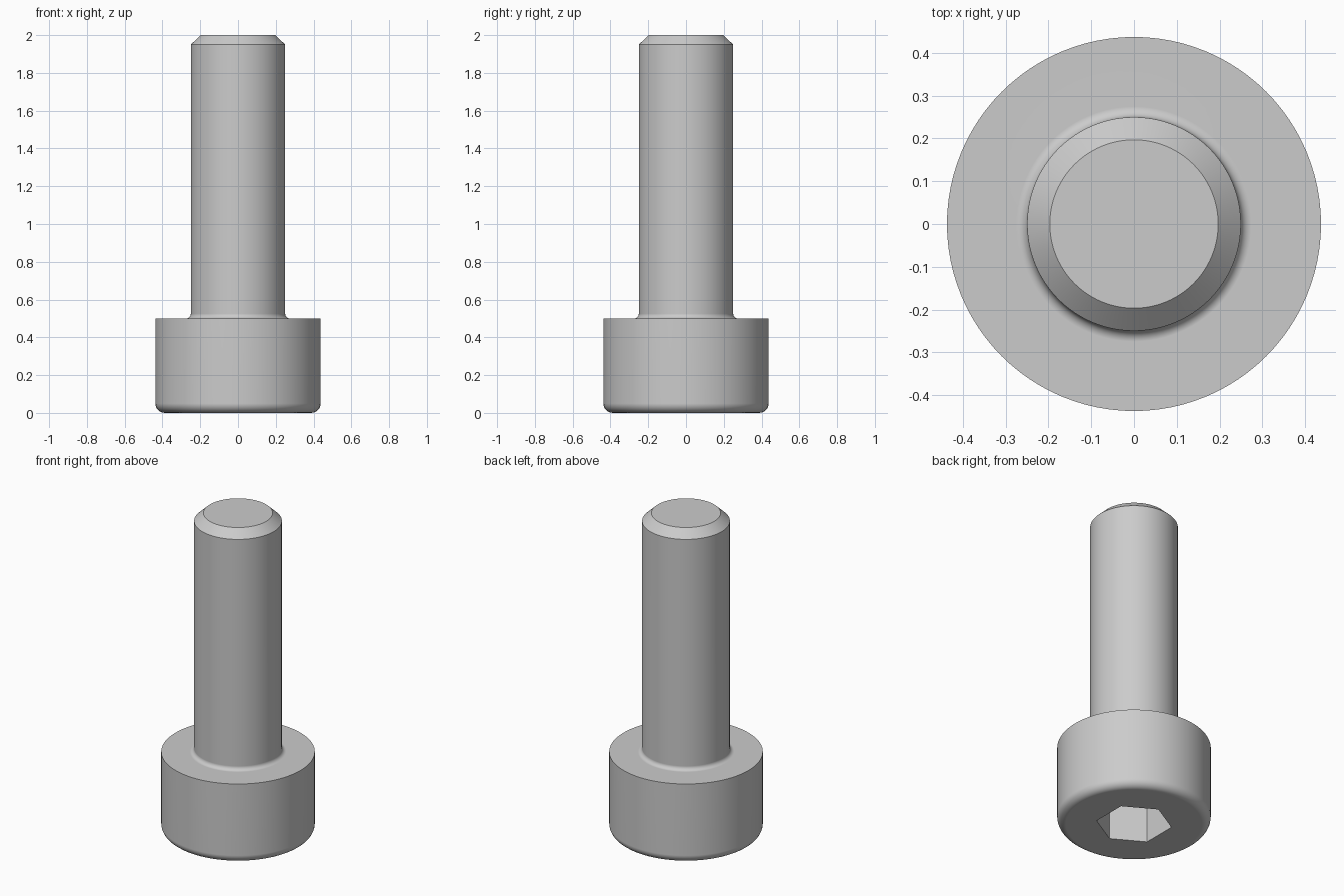
import bpy, bmesh
from math import sin, cos, pi, radians, sqrt
from mathutils import Matrix, Vector

cube = bpy.data.objects.get("Cube")
if cube:
    bpy.data.objects.remove(cube, do_unlink=True)

HEAD_R, HEAD_H, SHANK_R, LENGTH = 0.4375, 0.5, 0.25, 2.0
EDGE, FILLET, CHAMFER = 0.05, 0.025, 0.053
SOCKET_WIDTH, SOCKET_DEPTH = 0.375, 0.25

steel = bpy.data.materials.new("grey steel")
steel.use_nodes = True
grey = (0.6, 0.6, 0.6, 1)
steel.diffuse_color = grey
steel.node_tree.nodes["Principled BSDF"].inputs["Base Color"].default_value = grey


def add_object(name, bm):
    bmesh.ops.recalc_face_normals(bm, faces=bm.faces)
    mesh = bpy.data.meshes.new(name)
    bm.to_mesh(mesh)
    bm.free()
    obj = bpy.data.objects.new(name, mesh)
    bpy.context.collection.objects.link(obj)
    return obj


def arc(r, z, radius, start, end, steps=6):
    """Points on a fillet, as (radius, height) pairs."""
    angles = [radians(start + (end - start) * i / steps) for i in range(steps + 1)]
    return [(r + radius * cos(a), z + radius * sin(a)) for a in angles]


# Screw body: rounded head, filleted neck and chamfered shank, turned in one piece
profile = arc(HEAD_R - EDGE, EDGE, EDGE, -90, 0)
profile += [(HEAD_R, HEAD_H)]
profile += arc(SHANK_R + FILLET, HEAD_H + FILLET, FILLET, 270, 180)
profile += [(SHANK_R, LENGTH - 0.05), (SHANK_R - CHAMFER, LENGTH)]

bm = bmesh.new()
verts = [bm.verts.new((r, 0, z)) for r, z in profile]
edges = [bm.edges.new(pair) for pair in zip(verts, verts[1:])]
bmesh.ops.spin(bm, geom=verts + edges, cent=(0, 0, 0), axis=(0, 0, 1),
               angle=2 * pi, steps=96, use_merge=True)
bmesh.ops.remove_doubles(bm, verts=bm.verts, dist=1e-5)
bmesh.ops.holes_fill(bm, edges=[e for e in bm.edges if e.is_boundary], sides=0)
screw = add_object("socket_head_screw", bm)
screw.data.materials.append(steel)

# Hexagonal socket cut into the underside of the head
bm = bmesh.new()
radius = SOCKET_WIDTH / sqrt(3)
bmesh.ops.create_cone(bm, cap_ends=True, segments=6, radius1=radius,
                      radius2=radius, depth=2 * SOCKET_DEPTH)
# Put two corners of the hexagon on the y axis
corner = max(bm.verts, key=lambda v: v.co.y).co.copy()
turn = Vector((corner.x, corner.y)).angle_signed(Vector((0, 1)))
bmesh.ops.rotate(bm, verts=bm.verts, cent=(0, 0, 0),
                 matrix=Matrix.Rotation(-turn, 3, "Z"))
cutter = add_object("socket_cutter", bm)
cutter.hide_render = True

cut = screw.modifiers.new("hex socket", "BOOLEAN")
cut.operation = "DIFFERENCE"
cut.solver = "EXACT"
cut.object = cutter
bpy.ops.object.select_all(action="DESELECT")
bpy.context.view_layer.objects.active = screw
screw.select_set(True)
bpy.ops.object.modifier_apply(modifier=cut.name)
bpy.data.objects.remove(cutter, do_unlink=True)

# Smooth the turned surfaces, keep flats flat and corners crisp
bpy.ops.object.shade_smooth_by_angle(angle=radians(30))
weighted = screw.modifiers.new("flat faces", "WEIGHTED_NORMAL")
weighted.keep_sharp = True
